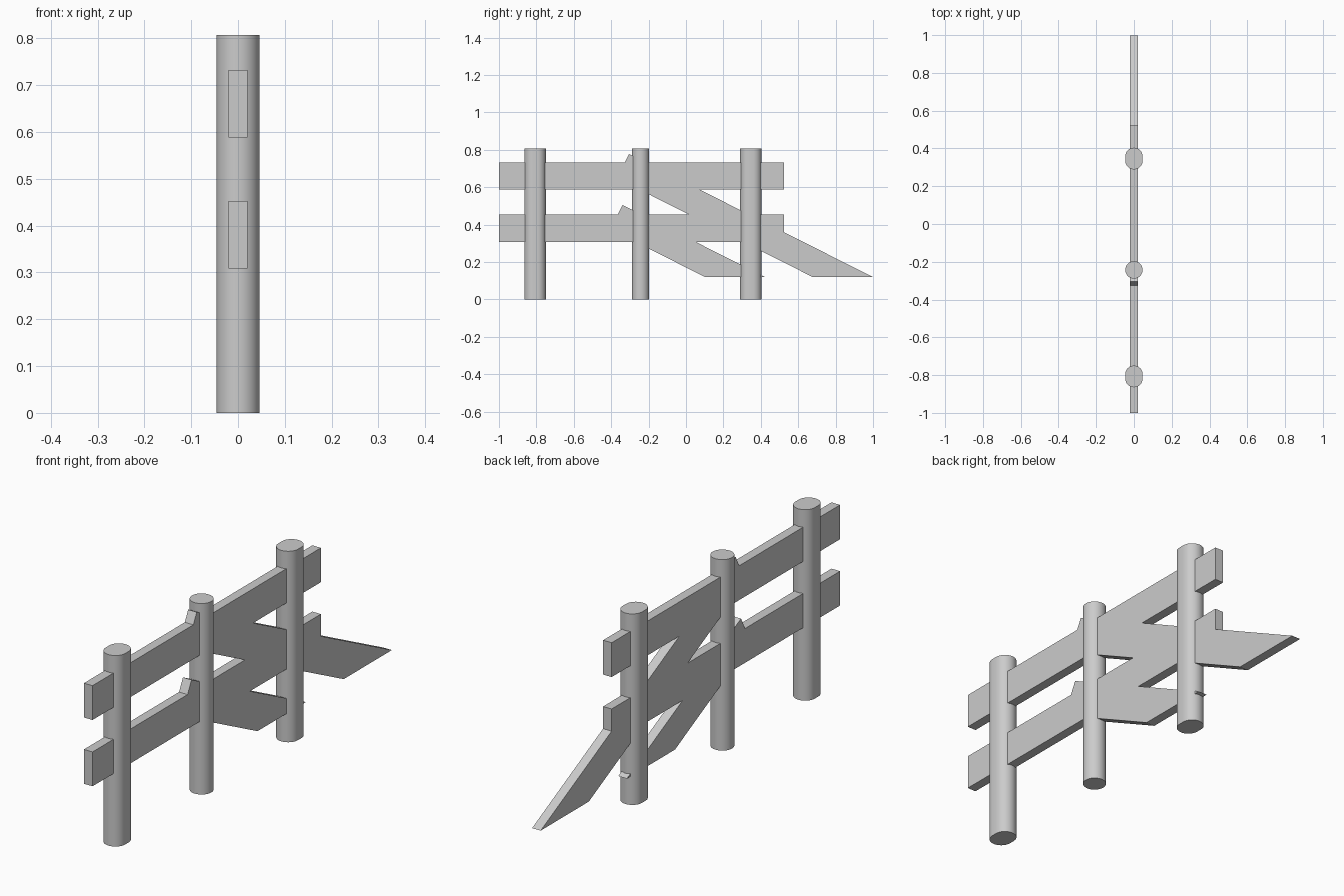
import bpy, bmesh, math

if "Cube" in bpy.data.objects:
    bpy.data.objects.remove(bpy.data.objects["Cube"])

def prism(name, outline, direction, smooth=False):
    """Extrude a closed outline of 3D points along a direction."""
    bm = bmesh.new()
    face = bm.faces.new([bm.verts.new(p) for p in outline])
    ext = bmesh.ops.extrude_face_region(bm, geom=[face])
    moved = [g for g in ext["geom"] if isinstance(g, bmesh.types.BMVert)]
    bmesh.ops.translate(bm, verts=moved, vec=direction)
    bmesh.ops.recalc_face_normals(bm, faces=bm.faces)
    mesh = bpy.data.meshes.new(name)
    bm.to_mesh(mesh)
    bm.free()
    ob = bpy.data.objects.new(name, mesh)
    bpy.context.collection.objects.link(ob)
    if smooth:
        bpy.ops.object.select_all(action='DESELECT')
        ob.select_set(True)
        bpy.context.view_layer.objects.active = ob
        bpy.ops.object.shade_smooth_by_angle(angle=math.radians(30))
    return ob

HEIGHT, RADIUS = 0.807, 0.046
HALF_THICK, WIDTH = 0.02, 0.145

def post(name, y, stretch):
    n = 16
    pts = []
    for side in (1, -1):
        count = n + 1 if stretch else n
        start = 0 if side == 1 else math.pi
        for i in range(count):
            a = start + math.pi * i / n
            pts.append((RADIUS * math.cos(a), y + side * stretch + RADIUS * math.sin(a), 0))
    prism(name, pts, (0, 0, HEIGHT), smooth=True)

def board(name, profile):
    prism(name, [(-HALF_THICK, y, z) for y, z in profile], (2 * HALF_THICK, 0, 0))

# posts: outer two are slightly elongated, the middle one is round
post("front_post", -0.807, 0.0115)
post("middle_post", -0.243, 0.0)
post("back_post", 0.3465, 0.0115)

# horizontal rails
for name, z in (("upper_rail", 0.588), ("lower_rail", 0.308)):
    board(name, [(-1, z), (0.525, z), (0.525, z + WIDTH), (-1, z + WIDTH)])

# fallen slanted boards: square upper end, cut level at the bottom
ANGLE, CUT = math.atan(0.505), 0.12
for name, y, z in (("upper_slanted_board", -0.304, 0.778),
                   ("lower_slanted_board", -0.339, 0.505)):
    y2, z2 = y - WIDTH * math.sin(ANGLE), z - WIDTH * math.cos(ANGLE)
    run = math.tan(ANGLE)
    board(name, [(y, z), (y2, z2), (y2 + (z2 - CUT) / run, CUT), (y + (z - CUT) / run, CUT)])
